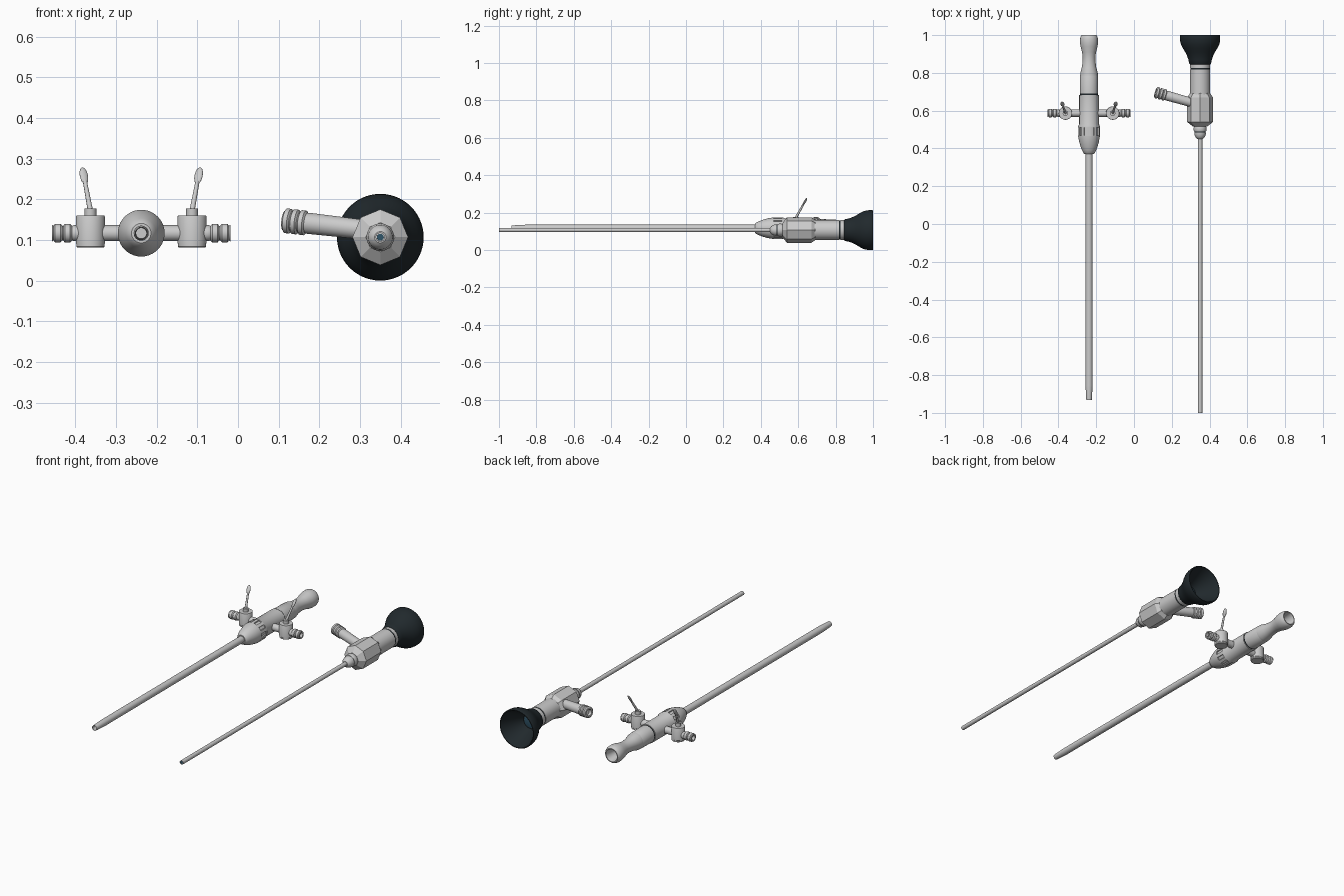
import bpy, bmesh, math
from mathutils import Vector, Matrix


def material(name, rgb):
    m = bpy.data.materials.new(name)
    m.diffuse_color = (*rgb, 1)
    return m


BLACK = material("black_plastic", (0.015, 0.022, 0.026))
GLASS = material("lens_glass", (0.03, 0.09, 0.14))
PALE = material("pale_steel", (0.62, 0.64, 0.63))


def finish(bm, name, mat=None, smooth=True):
    bmesh.ops.recalc_face_normals(bm, faces=bm.faces)
    me = bpy.data.meshes.new(name)
    bm.to_mesh(me)
    bm.free()
    ob = bpy.data.objects.new(name, me)
    bpy.context.collection.objects.link(ob)
    if mat:
        me.materials.append(mat)
    if smooth:
        bpy.ops.object.select_all(action='DESELECT')
        ob.select_set(True)
        bpy.context.view_layer.objects.active = ob
        bpy.ops.object.shade_smooth_by_angle(angle=math.radians(35))
    return ob


def lathe(name, profile, origin, axis=(0, 1, 0), segs=40, mat=None, smooth=True):
    """Turn a profile of (distance along axis, radius) around the axis."""
    q = Vector(axis).to_track_quat('Z', 'Y')
    bm = bmesh.new()
    rings = []
    for d, r in profile:
        n = 1 if r == 0 else segs
        rings.append([bm.verts.new(Vector(origin) + q @ Vector(
            (r * math.cos(2 * math.pi * i / segs), r * math.sin(2 * math.pi * i / segs), d)))
            for i in range(n)])
    for a, b in zip(rings, rings[1:]):
        for i in range(segs):
            j = (i + 1) % segs
            vs = [a[i % len(a)], a[j % len(a)], b[j % len(b)], b[i % len(b)]]
            vs = list(dict.fromkeys(vs))
            if len(vs) > 2:
                bm.faces.new(vs)
    return finish(bm, name, mat, smooth)


def barbs(start, end, count, low, high):
    """Profile points for a run of rounded hose ridges."""
    pts, step = [], (end - start) / count
    for i in range(count):
        a = start + i * step
        pts += [(a, low), (a + step * 0.2, high), (a + step * 0.75, high), (a + step * 0.9, low)]
    return pts


# ---------- Sheath ----------
S = Vector((-0.238, 0, 0.117))
lathe("sheath_tube", [(-0.86, 0.013), (-0.86, 0.0185), (0.40, 0.0185), (0.40, 0)], S)
lathe("sheath_tip", [(-0.80, 0), (-0.80, 0.0125), (-0.93, 0.0125), (-0.932, 0.0145), (-0.92, 0.0155),
                     (-0.86, 0.0183), (-0.855, 0.0183)], S, mat=PALE)
lathe("sheath_nose", [(0.37, 0), (0.37, 0.024), (0.374, 0.029), (0.39, 0.037), (0.41, 0.045),
                      (0.435, 0.052), (0.465, 0.0575), (0.468, 0.0575), (0.468, 0)], S)
lathe("sheath_body", [(0.46, 0), (0.46, 0.0515), (0.512, 0.0515), (0.512, 0.0575), (0.518, 0.0575),
                      (0.53, 0.052), (0.683, 0.052), (0.683, 0)], S)
lathe("sheath_seal", [(0.675, 0), (0.675, 0.0475), (0.695, 0.0475), (0.695, 0)], S, mat=BLACK)
lathe("sheath_collar", [(0.690, 0), (0.690, 0.0485), (0.785, 0.0475), (0.79, 0.045), (0.79, 0)], S)
lathe("sheath_handle", [(0.785, 0), (0.785, 0.047), (0.80, 0.046), (0.83, 0.038), (0.86, 0.034), (0.885, 0.0335),
                        (0.91, 0.037), (0.94, 0.045), (0.96, 0.048), (0.98, 0.0475), (0.993, 0.044),
                        (1.0, 0.039), (1.0, 0.034), (0.985, 0.031), (0.93, 0.024), (0.93, 0)], S)

# grip teeth around the locking ring
bm = bmesh.new()
for k in range(10):
    m = (Matrix.Translation(S + Vector((0, 0.49, 0))) @ Matrix.Rotation(2 * math.pi * (k + 0.5) / 10 + math.pi / 10, 4, 'Y')
         @ Matrix.Translation((0, 0, 0.0525)) @ Matrix.Diagonal((0.017, 0.048, 0.009, 1)))
    bmesh.ops.create_cube(bm, size=1, matrix=m)
finish(bm, "grip_teeth", smooth=False)

# side valves, mirrored about the sheath
for s, side in ((-1, "left"), (1, "right")):
    at = S + Vector((0, 0.587, 0))
    lathe(side + "_side_pipe", [(0.03, 0), (0.03, 0.0195), (0.162, 0.0195), (0.166, 0.0195)]
          + barbs(0.170, 0.218, 2, 0.018, 0.023) + [(0.22, 0.021), (0.22, 0.013), (0.17, 0.013), (0.17, 0)],
          at, (s, 0, 0), 28)
    v = Vector((S.x + s * 0.125, 0.587, 0))
    lathe(side + "_valve_barrel", [(0.082, 0), (0.082, 0.033), (0.084, 0.0345), (0.091, 0.0345), (0.092, 0.0355),
                                   (0.158, 0.0355), (0.160, 0.0345), (0.160, 0)], v, (0, 0, 1), 36)
    lathe(side + "_valve_stem", [(0.155, 0), (0.155, 0.0145), (0.178, 0.0145), (0.178, 0)], v, (0, 0, 1), 20)
    foot = v + Vector((0, 0, 0.172))
    tip = v + Vector((s * 0.016, 0.048, 0.258))
    d = tip - foot
    lathe(side + "_lever_rod", [(0, 0), (0, 0.0065), (d.length, 0.0048), (d.length, 0)], foot, d, 14, PALE)
    # flattened paddle on the lever
    bm = bmesh.new()
    rot = d.to_track_quat('Z', 'Y').to_matrix().to_4x4()
    bmesh.ops.create_uvsphere(bm, u_segments=20, v_segments=12, radius=1,
                              matrix=Matrix.Translation(tip) @ rot @ Matrix.Diagonal((0.0105, 0.0055, 0.024, 1)))
    finish(bm, side + "_lever_paddle")

# ---------- Telescope ----------
T = Vector((0.35, 0, 0.107))
lathe("scope_tube", [(-0.995, 0), (-0.995, 0.008), (-1.0, 0.0085), (-1.0, 0.0115), (0.46, 0.0115), (0.46, 0)], T, segs=28)
lathe("scope_tip_lens", [(-0.998, 0), (-0.998, 0.0083)], T, segs=24, mat=GLASS)
lathe("scope_nose", [(0.45, 0), (0.45, 0.014), (0.455, 0.020), (0.463, 0.026), (0.474, 0.030),
                     (0.485, 0.031), (0.485, 0)], T)
lathe("scope_nose_seal", [(0.483, 0), (0.483, 0.0295), (0.491, 0.0295), (0.491, 0)], T, mat=BLACK)
lathe("scope_neck", [(0.489, 0), (0.489, 0.031), (0.497, 0.034), (0.51, 0.034), (0.522, 0.030),
                     (0.54, 0.028), (0.54, 0)], T)
lathe("scope_block", [(0.515, 0), (0.515, 0.036), (0.54, 0.0685), (0.67, 0.0685), (0.697, 0.05), (0.697, 0)],
      T, segs=8, smooth=False)
lathe("scope_barrel", [(0.68, 0), (0.68, 0.053), (0.817, 0.053), (0.817, 0.050), (0.825, 0.050),
                       (0.825, 0.053), (0.86, 0.053), (0.86, 0)], T)
lathe("scope_barrel_seal", [(0.817, 0.05), (0.817, 0.0515), (0.825, 0.0515), (0.825, 0.05)], T, mat=BLACK)
lathe("eyepiece_cup", [(0.845, 0), (0.845, 0.054), (0.85, 0.058), (0.87, 0.062), (0.89, 0.069), (0.91, 0.079),
                       (0.93, 0.091), (0.95, 0.101), (0.965, 0.105), (0.98, 0.1066), (0.997, 0.1066),
                       (1.0, 0.105), (1.0, 0.101), (0.96, 0.083), (0.88, 0.042), (0.88, 0)], T, segs=56, mat=BLACK)
lathe("eyepiece_lens", [(0.882, 0.036), (0.885, 0.024), (0.887, 0)], T, mat=GLASS)

# light post with hose ridges
a, b = Vector((0.35, 0.63, 0.121)), Vector((0.113, 0.697, 0.148))
L = (b - a).length
lathe("light_post", [(0.03, 0), (0.03, 0.024), (L - 0.062, 0.026)] + barbs(L - 0.058, L, 3, 0.025, 0.0305)
      + [(L, 0.024), (L, 0.017), (L - 0.02, 0.017), (L - 0.02, 0)], a, b - a, 32)
